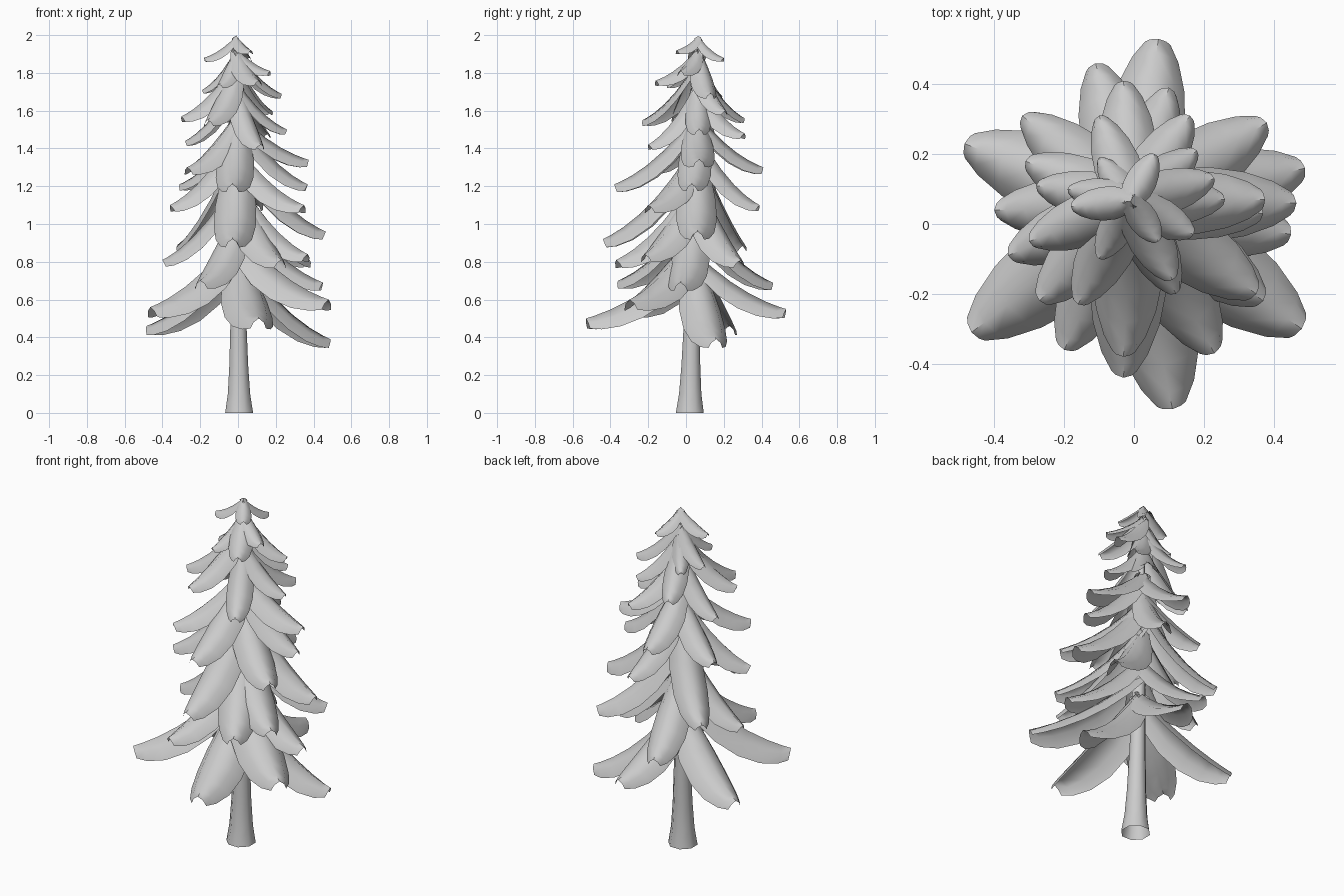
import bpy, bmesh, math
from mathutils import Vector

cube = bpy.data.objects.get("Cube")
if cube:
    bpy.data.objects.remove(cube)

grey = bpy.data.materials.new("plain_grey")
grey.use_nodes = True
grey.diffuse_color = (0.6, 0.6, 0.6, 1)
grey.node_tree.nodes["Principled BSDF"].inputs["Base Color"].default_value = grey.diffuse_color


def axis(z):
    """Centre of the slightly leaning trunk at height z."""
    return Vector((0.006 - 0.008 * z, 0.02 + 0.0225 * z, z))


def finish(bm, name, angle):
    mesh = bpy.data.meshes.new(name)
    bm.to_mesh(mesh)
    bm.free()
    mesh.materials.append(grey)
    ob = bpy.data.objects.new(name, mesh)
    bpy.context.collection.objects.link(ob)
    bpy.ops.object.select_all(action='DESELECT')
    ob.select_set(True)
    bpy.context.view_layer.objects.active = ob
    bpy.ops.object.shade_smooth_by_angle(angle=math.radians(angle))


def bridge(bm, rows, closed=False):
    n = len(rows[0])
    for a, b in zip(rows, rows[1:]):
        for i in range(n if closed else n - 1):
            j = (i + 1) % n
            bm.faces.new((a[i], a[j], b[j], b[i]))


# Trunk: flared open foot, long taper
SIDES = 8
bm = bmesh.new()
rings = []
for z, r in ((0, 0.08), (0.1, 0.064), (0.25, 0.054), (0.5, 0.045), (1.2, 0.03), (1.97, 0.006)):
    rings.append([bm.verts.new(axis(z) + Vector((math.cos(a), math.sin(a), 0)) * r)
                  for a in (math.tau * (i + 0.5) / SIDES for i in range(SIDES))])
bridge(bm, rings, True)
finish(bm, "trunk", 50)

# Boughs: arched, drooping leaf shapes (position along, relative width)
OUTLINE = ((0, 0.35), (0.2, 0.76), (0.4, 0.98), (0.6, 1), (0.78, 0.86), (0.92, 0.6), (1, 0.33))
ARCH = ((-1, -0.82), (-0.65, -0.32), (0, 0), (0.65, -0.32), (1, -0.82))
TIP_SLOPE = 0.45


def bough(bm, top, tip):
    start = axis(top)
    run = Vector((tip[0] - start.x, tip[1] - start.y, 0))
    drop = top - tip[2]
    side = Vector((-run.y, run.x, 0)).normalized()
    half = 0.015 + 0.195 * run.length
    rows = []
    for t, w in OUTLINE:
        r = 1 - t
        mid = start + run * t
        mid.z = tip[2] + drop * (TIP_SLOPE * r + (1 - TIP_SLOPE) * r * r)
        fall = -drop * (TIP_SLOPE + 2 * (1 - TIP_SLOPE) * r)
        up = (run + Vector((0, 0, fall))).cross(side).normalized()
        depth = half * (0.3 + 0.7 * w)
        rows.append([bm.verts.new(mid + side * (half * w * s) + up * (depth * d))
                     for s, d in ARCH])
    bridge(bm, rows)


# Tiers: starting height, then the tip of each bough
TIERS = (
    (0.86, ((0.07, 0.53, 0.55), (0.11, -0.53, 0.5), (-0.485, 0.23, 0.46), (0.49, 0.16, 0.39))),
    (0.96, ((0.48, -0.3, 0.6), (-0.465, -0.31, 0.56))),
    (1.08, ((0.45, -0.03, 0.69), (-0.2, -0.36, 0.7), (-0.11, 0.46, 0.69))),
    (1.25, ((0.38, 0.29, 0.81), (0.23, -0.37, 0.81), (-0.4, 0.04, 0.81), (0.37, -0.22, 0.84))),
    (1.42, ((0.465, 0.06, 0.96), (-0.03, -0.44, 0.92), (-0.32, 0.31, 0.89), (0.35, -0.2, 1.1))),
    (1.5, ((0.1, 0.39, 1.1), (-0.36, -0.09, 1.1), (-0.31, 0.18, 1.21))),
    (1.59, ((0.375, 0.07, 1.34), (0.37, 0.03, 1.21), (-0.03, 0.41, 1.3),
            (-0.27, -0.22, 1.3), (-0.03, -0.38, 1.21))),
    (1.76, ((0.26, 0.07, 1.5), (0.16, 0.31, 1.48), (-0.28, 0.11, 1.44), (0.12, -0.2, 1.42))),
    (1.87, ((-0.1, 0.31, 1.56), (-0.3, -0.05, 1.57), (-0.16, -0.23, 1.55), (0.18, 0.21, 1.6))),
    (1.93, ((0.23, 0.13, 1.69), (-0.1, 0.19, 1.68), (-0.19, 0.1, 1.71),
            (-0.1, -0.1, 1.74), (0.11, -0.16, 1.76), (0.17, -0.03, 1.81))),
    (1.995, ((0.06, 0.2, 1.88), (-0.18, 0.05, 1.88), (0.07, -0.05, 1.92))),
)
for number, (top, tips) in enumerate(TIERS, 1):
    bm = bmesh.new()
    for tip in tips:
        bough(bm, top, tip)
    finish(bm, "bough_tier_%d" % number, 60)

# Pointed leading shoot
bpy.ops.mesh.primitive_cone_add(vertices=6, radius1=0.022, radius2=0, depth=0.1,
                                location=axis(1.95))
shoot = bpy.context.object
shoot.name = "top_shoot"
shoot.data.materials.append(grey)
